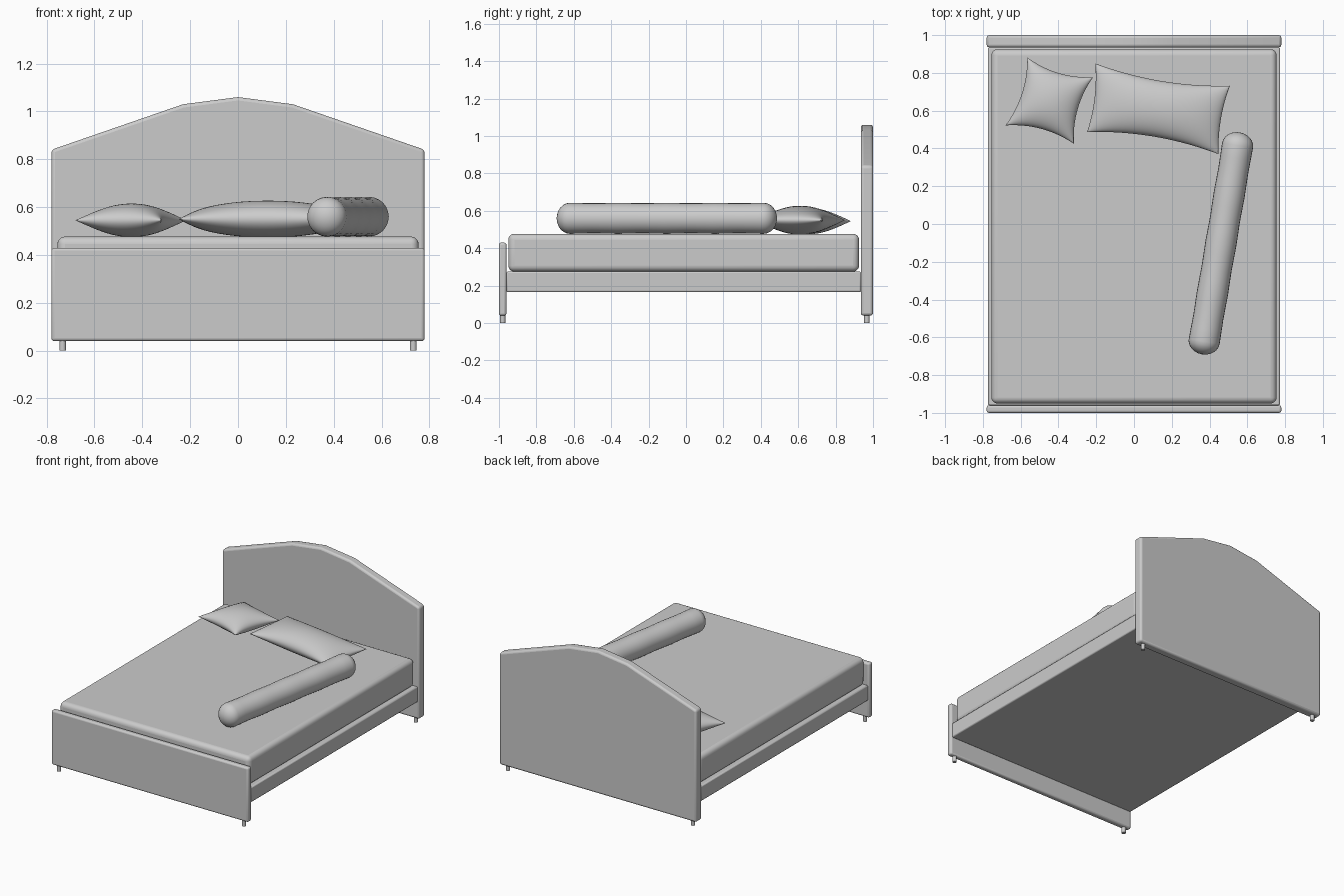
import bpy, bmesh
from math import sin, cos, pi, atan2, hypot
from mathutils import Vector

if "Cube" in bpy.data.objects:
    bpy.data.objects.remove(bpy.data.objects["Cube"])


def finish(name, bm, bevel=0, segs=3, angle=0.6):
    bmesh.ops.recalc_face_normals(bm, faces=bm.faces[:])
    me = bpy.data.meshes.new(name)
    bm.to_mesh(me)
    bm.free()
    ob = bpy.data.objects.new(name, me)
    bpy.context.collection.objects.link(ob)
    if bevel:
        m = ob.modifiers.new("soft_edges", 'BEVEL')
        m.width, m.segments, m.limit_method = bevel, segs, 'ANGLE'
        m.angle_limit = 0.9
    bpy.ops.object.select_all(action='DESELECT')
    bpy.context.view_layer.objects.active = ob
    ob.select_set(True)
    bpy.ops.object.shade_smooth_by_angle(angle=angle)
    return ob


def panel(name, outline, y0, y1, bevel, segs=3):
    """Extrude an x/z outline from y0 to y1."""
    bm = bmesh.new()
    face = bm.faces.new([bm.verts.new((x, y0, z)) for x, z in outline])
    ext = bmesh.ops.extrude_face_region(bm, geom=[face])
    verts = [g for g in ext["geom"] if isinstance(g, bmesh.types.BMVert)]
    bmesh.ops.translate(bm, verts=verts, vec=(0, y1 - y0, 0))
    return finish(name, bm, bevel, segs)


def block(name, hx, y0, y1, z0, z1, bevel, segs=3):
    return panel(name, [(-hx, z0), (hx, z0), (hx, z1), (-hx, z1)], y0, y1, bevel, segs)


def pillow(name, corners, z, half, pinch_u, pinch_v, n=28):
    """Cushion with pinched sides; corners run front-left, front-right, back-right, back-left."""
    a, b, c, d = [Vector(p) for p in corners]
    bm = bmesh.new()
    for side in (1, -1):
        rows = []
        for j in range(n + 1):
            row = []
            for i in range(n + 1):
                u, v = sin(pi * (i / n - .5)), sin(pi * (j / n - .5))
                fill = max(0, (1 - u * u) * (1 - v * v))
                s = (u * (1 - pinch_u * (1 - v * v)) + 1) / 2
                t = (v * (1 - pinch_v * (1 - u * u)) + 1) / 2
                p = (a * (1 - s) + b * s) * (1 - t) + (d * (1 - s) + c * s) * t
                row.append(bm.verts.new((p.x, p.y, z + side * half * fill ** .5)))
            rows.append(row)
        for j in range(n):
            for i in range(n):
                bm.faces.new((rows[j][i], rows[j][i + 1], rows[j + 1][i + 1], rows[j + 1][i]))
    bmesh.ops.remove_doubles(bm, verts=bm.verts[:], dist=0.0003)
    return finish(name, bm, angle=1.2)


def bolster(name, start, end, z, radius, cap, n=24):
    """Long round cushion with blunt domed ends and a slightly uneven surface."""
    dx, dy = end[0] - start[0], end[1] - start[1]
    length = hypot(dx, dy)
    dx, dy = dx / length, dy / length
    prof = [(cap * (1 - cos(k * pi / 12)), radius * sin(k * pi / 12)) for k in range(1, 7)]
    body = [(cap + (length - 2 * cap) * k / 16, radius * (1 - .03 * sin(k * pi / 4) ** 2))
            for k in range(1, 16)]
    prof += body + [(length - s, r) for s, r in reversed(prof)]
    bm = bmesh.new()
    rings = []
    for s, r in prof:
        rings.append([bm.verts.new((start[0] + dx * s - dy * r * cos(q),
                                    start[1] + dy * s + dx * r * cos(q), z + r * sin(q)))
                      for q in (2 * pi * k / n for k in range(n))])
    for r0, r1 in zip(rings, rings[1:]):
        for k in range(n):
            bm.faces.new((r0[k], r0[(k + 1) % n], r1[(k + 1) % n], r1[k]))
    for ring, p in ((rings[0], start), (rings[-1], end)):
        tip = bm.verts.new((p[0], p[1], z))
        for k in range(n):
            bm.faces.new((ring[k], ring[(k + 1) % n], tip))
    return finish(name, bm, angle=1.2)


# Head and foot boards
half_top = [(0.78, 0.84), (0.23, 1.03)]
panel("headboard", [(-0.78, 0.04), (0.78, 0.04)] + half_top + [(0, 1.06)]
      + [(-x, z) for x, z in reversed(half_top)], 0.935, 1.0, 0.014)
block("footboard", 0.78, -1.0, -0.96, 0.04, 0.43, 0.012)

# Base and mattress
block("bed_base", 0.773, -0.96, 0.936, 0.165, 0.275, 0.008, 2)
block("mattress", 0.755, -0.95, 0.925, 0.275, 0.477, 0.032, 5)

# Feet
for sx, side in ((-1, "left"), (1, "right")):
    for y, end in ((0.967, "back"), (-0.98, "front")):
        bm = bmesh.new()
        bmesh.ops.create_cone(bm, cap_ends=True, segments=16, radius1=0.014, radius2=0.014, depth=0.05)
        bmesh.ops.translate(bm, verts=bm.verts[:], vec=(sx * 0.733, y, 0.025))
        finish(f"{end}_{side}_foot", bm)

# Cushions
pillow("small_pillow", [(-0.68, 0.522), (-0.318, 0.425), (-0.217, 0.777), (-0.565, 0.882)],
       0.545, 0.07, 0.17, 0.17)
pillow("large_pillow", [(-0.248, 0.487), (0.447, 0.37), (0.508, 0.732), (-0.205, 0.85)],
       0.55, 0.077, 0.05, 0.19)
bolster("bolster", (0.56, 0.485), (0.36, -0.69), 0.56, 0.083, 0.07)
